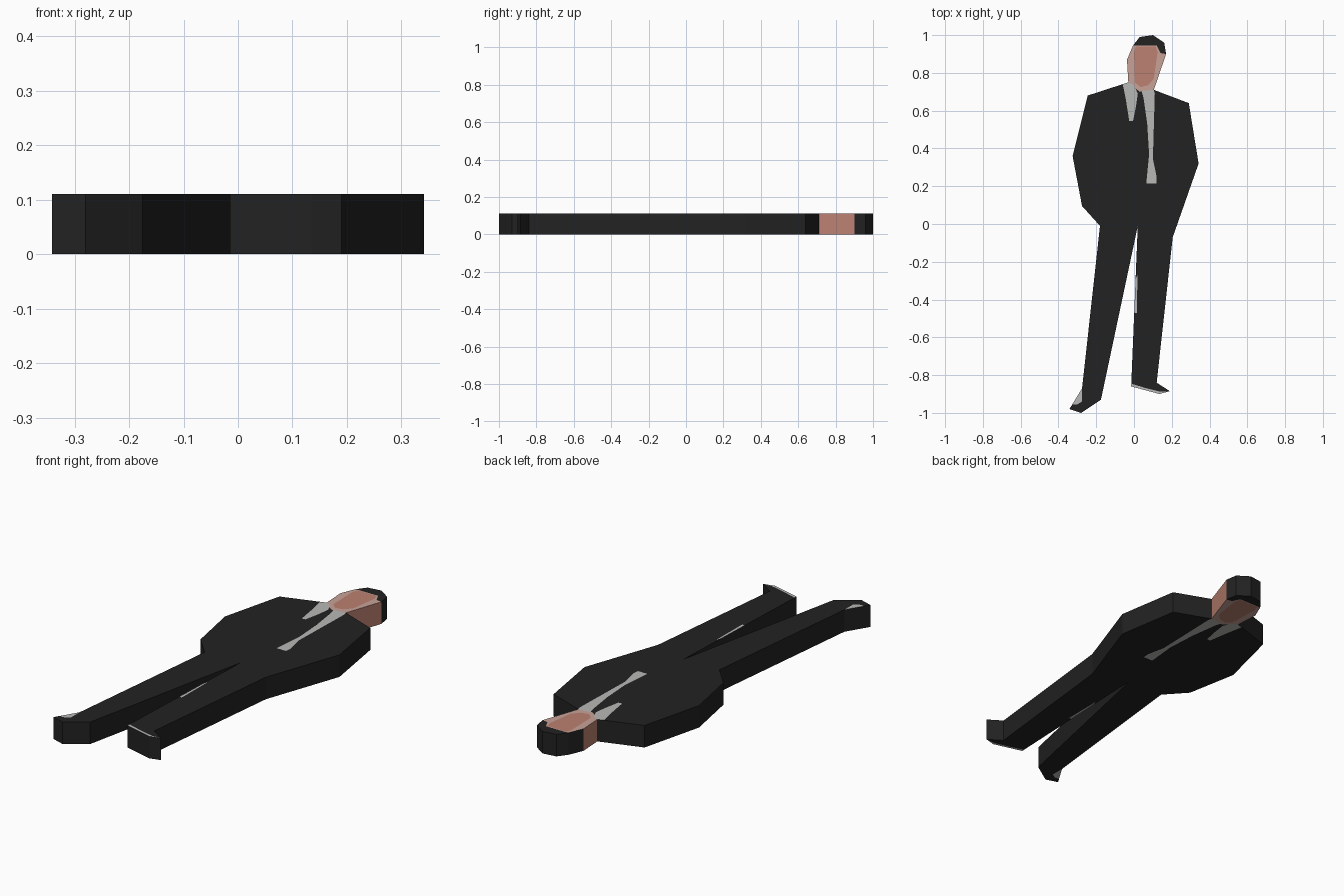
import bpy
from mathutils import Vector
from mathutils.geometry import delaunay_2d_cdt

if "Cube" in bpy.data.objects:
    bpy.data.objects.remove(bpy.data.objects["Cube"])

HEIGHT = 0.111


def material(name, rgb):
    m = bpy.data.materials.new(name)
    m.diffuse_color = (*rgb, 1)
    m.use_nodes = True
    m.node_tree.nodes["Principled BSDF"].inputs["Base Color"].default_value = m.diffuse_color
    return m


black = material("suit black", (0.016, 0.016, 0.016))
grey = material("shirt grey", (0.48, 0.48, 0.47))
skin = material("skin", (0.50, 0.22, 0.165))
pale = material("pale skin", (0.58, 0.36, 0.31))

# Silhouette of the standing man, clockwise from the hair
outline = [(.03, .99), (.10, 1), (.16, .96), (.17, .90), (.105, .71), (.29, .64),
           (.342, .32), (.205, -.07), (.12, -.84), (.19, -.885), (.135, -.90),
           (-.015, -.86), (.02, -.01), (-.175, -.93), (-.28, -1), (-.342, -.98),
           (-.275, -.87), (-.18, -.01), (-.275, .095), (-.325, .36), (-.245, .68),
           (-.03, .75), (-.037, .87), (-.005, .945)]

# Colour regions cut into the flat faces; later ones lie over earlier ones
regions = [
    ("suit", black, outline),
    ("hair", black, [(-.005, .945), (.03, .99), (.10, 1), (.16, .96), (.17, .90),
                     (.14, .905), (.12, .945)]),
    ("head_edge", pale, [(-.03, .75), (-.037, .87), (-.005, .945), (.12, .945),
                         (.14, .905), (.17, .90), (.105, .71), (.03, .70)]),
    ("face", skin, [(0, .91), (.01, .94), (.115, .94), (.125, .91), (.105, .77),
                    (.075, .735), (.035, .725), (.005, .75)]),
    ("collar", grey, [(-.06, .741), (-.03, .75), (0, .735), (.02, .69), (.01, .62),
                      (-.005, .545), (-.025, .545), (-.045, .67)]),
    ("shirt_front", grey, [(.04, .705), (.105, .71), (.11, .69), (.10, .345),
                           (.12, .25), (.118, .215), (.065, .215), (.08, .37),
                           (.07, .53), (.05, .67)]),
    ("left_sock", grey, [(-.275, -.87), (-.275, -.94), (-.30, -.955), (-.33, -.955)]),
    ("right_shoe_edge", grey, [(-.015, -.845), (.06, -.868), (.14, -.888), (.19, -.885),
                               (.135, -.90), (-.015, -.86)]),
    ("trouser_highlight", grey, [(.005, -.30), (.018, -.27), (.016, -.47), (0, -.47)]),
]


def ccw(pts):
    area = sum(a[0] * b[1] - b[0] * a[1] for a, b in zip(pts, pts[1:] + pts[:1]))
    return pts if area > 0 else pts[::-1]


# Cut the silhouette along all region borders
points, loops = [], []
for _, _, pts in regions:
    loops.append(list(range(len(points), len(points) + len(pts))))
    points += [Vector(p) for p in ccw(pts)]
verts, _, tris, _, _, origins = delaunay_2d_cdt(points, [], loops, 1, 1e-5)

# Front and back caps
quads = {i: [] for i in range(len(regions))}
for tri, origin in zip(tris, origins):
    if 0 in origin:
        ring = ccw([tuple(verts[v]) for v in tri])
        quads[max(origin)] += [[(x, y, HEIGHT) for x, y in ring],
                               [(x, y, 0) for x, y in ring[::-1]]]

# Side walls: skin beside the face, dark elsewhere
edge = ccw(outline)
walls_skin = []
for a, b in zip(edge, edge[1:] + edge[:1]):
    wall = [(*a, 0), (*b, 0), (*b, HEIGHT), (*a, HEIGHT)]
    mid = (a[1] + b[1]) / 2
    if 0.77 < mid < 0.84:
        walls_skin.append(wall)
    else:
        quads[1 if mid > 0.84 else 0].append(wall)


def build(name, mat, faces):
    index = {}
    polys = [[index.setdefault(tuple(round(c, 5) for c in p), len(index)) for p in f]
             for f in faces]
    mesh = bpy.data.meshes.new(name)
    mesh.from_pydata(list(index), [], [p for p in polys if len(set(p)) == len(p)])
    mesh.materials.append(mat)
    bpy.context.collection.objects.link(bpy.data.objects.new(name, mesh))


for i, (name, mat, _) in enumerate(regions):
    if quads[i]:
        build(name, mat, quads[i])
build("head_sides", skin, walls_skin)
